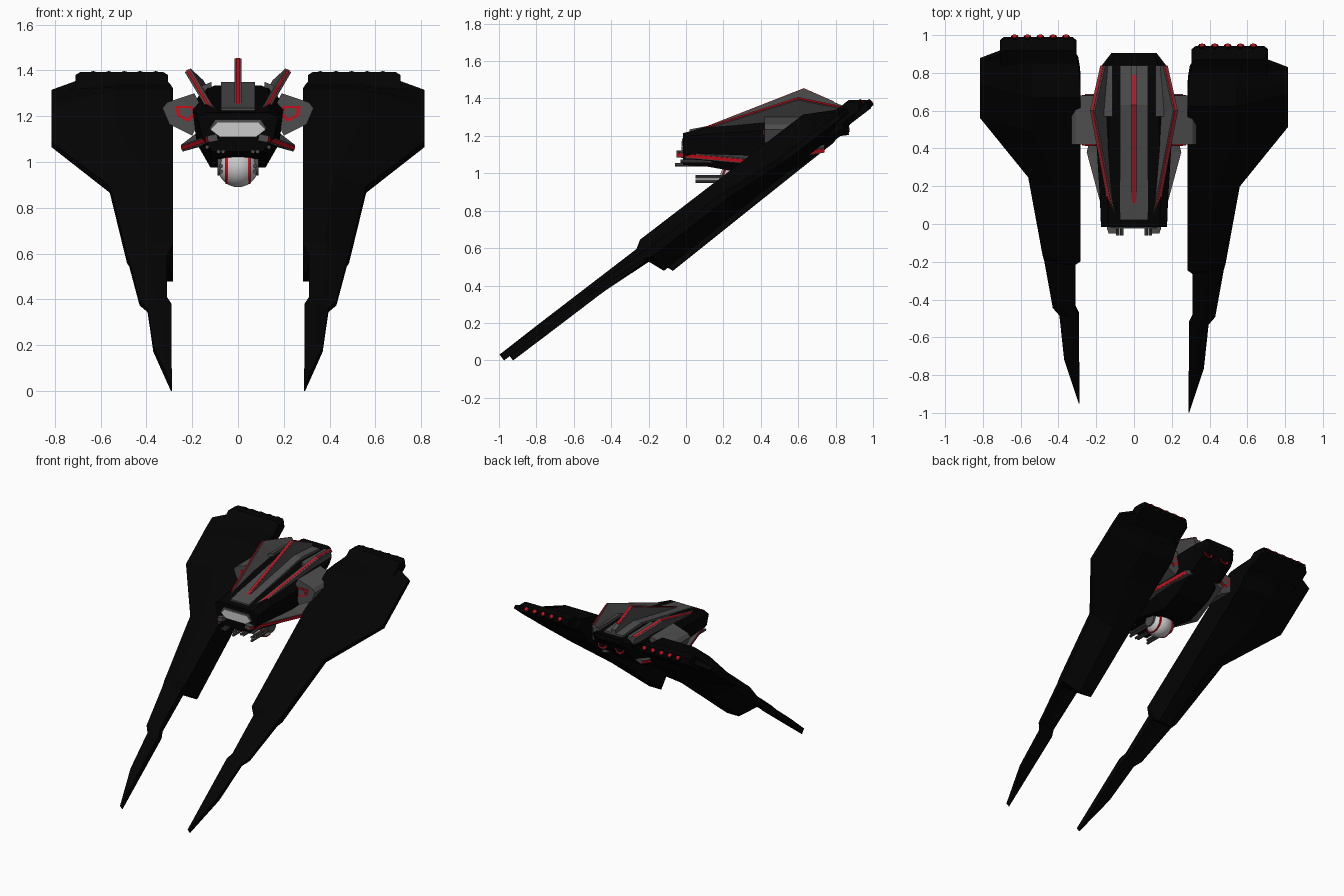
import bpy, bmesh, math
from mathutils import Vector

if "Cube" in bpy.data.objects:
    bpy.data.objects.remove(bpy.data.objects["Cube"])


def material(name, rgb):
    m = bpy.data.materials.new(name)
    m.diffuse_color = (*rgb, 1)
    m.use_nodes = True
    m.node_tree.nodes["Principled BSDF"].inputs["Base Color"].default_value = m.diffuse_color
    return m


BLACK = material("black", (0.001, 0.001, 0.001))
GREY = material("dark_grey", (0.075, 0.075, 0.075))
RED = material("red", (0.6, 0.004, 0.01))
WHITE = material("white", (0.75, 0.75, 0.75))


def loft(name, sections, mat):
    """Skin a list of equal-length point rings and cap both ends."""
    bm = bmesh.new()
    rings = [[bm.verts.new(p) for p in s] for s in sections]
    n = len(rings[0])
    for a, b in zip(rings, rings[1:]):
        for i in range(n):
            j = (i + 1) % n
            bm.faces.new((a[i], a[j], b[j], b[i]))
    bm.faces.new(rings[0])
    bm.faces.new(rings[-1][::-1])
    bmesh.ops.recalc_face_normals(bm, faces=bm.faces)
    me = bpy.data.meshes.new(name)
    bm.to_mesh(me)
    bm.free()
    me.materials.append(mat)
    ob = bpy.data.objects.new(name, me)
    bpy.context.collection.objects.link(ob)
    return ob


def prism(name, pts, y0, y1, mat):
    """Extrude an x-z outline along y."""
    return loft(name, [[(x, y, z) for x, z in pts] for y in (y0, y1)], mat)


def rod(name, p, q, r, mat, n=10):
    p, q = Vector(p), Vector(q)
    d = q - p
    bpy.ops.mesh.primitive_cylinder_add(vertices=n, radius=r, depth=d.length, location=(p + q) / 2)
    ob = bpy.context.object
    ob.name = name
    ob.rotation_euler = d.to_track_quat('Z', 'Y').to_euler()
    ob.data.materials.append(mat)
    return ob


def fin(name, rows, t, mat, strip=False):
    """Blade standing on the hull; rows are y, base x, base z, tip x, tip z."""
    secs = []
    for y, bx, bz, tx, tz in rows:
        b, p = Vector((bx, y, bz)), Vector((tx, y, tz))
        d = (p - b).normalized()
        side = Vector((d.z, 0, -d.x)) * t
        if strip:
            b, p = p - d * 0.004, p + d * 0.003
        secs.append([b - side, b + side, p + side, p - side])
    return loft(name, secs, mat)


# Wings: stations of u, inner x, outer x, top and bottom n, outer top and bottom n
STATIONS = [
    (0.0, .289, .293, .02, -.02, .02, -.02),
    (.285, .29, .37, .022, -.022, .01, -.022),
    (.57, .29, .395, .022, -.023, .0, -.023),
    (.62, .31, .43, .022, -.024, .0, -.024),
    (.925, .31, .475, .022, -.03, -.01, -.045),
    (.97, .283, .485, .05, -.16, -.01, -.06),
    (1.475, .283, .56, .05, -.15, -.022, -.06),
    (1.842, .283, .815, .05, -.143, -.06, -.09),
    (2.07, .283, .815, .05, -.14, -.06, -.09),
    (2.14, .286, .815, .01, -.112, -.06, -.09),
    (2.22, .295, .815, -.035, -.10, -.065, -.09),
    (2.27, .32, .71, -.04, -.10, -.055, -.09),
]
ANGLE = math.radians(37.5)
C, S = math.cos(ANGLE), math.sin(ANGLE)

for s, side, y0 in ((1, "right", -.985), (-1, "left", -.937)):
    def P(x, u, n):
        return Vector((s * x, y0 + C * u - S * n, .015 + S * u + C * n))

    secs = []
    for u, xi, xo, t, b, to, bo in STATIONS:
        xm = xi + .48 * (xo - xi)
        secs.append([P(xi, u, t), P(xm, u, t), P(xo, u, to),
                     P(xo, u, bo), P(xm, u, b), P(xi, u, b)])
    loft(side + "_wing", secs, BLACK)

    # Thruster bank on the upper end of the wing, with a chamfered end
    bank = [(2.2, -.04), (2.31, -.037), (2.362, -.078), (2.34, -.115), (2.2, -.115)]
    loft(side + "_thruster_bank", [[P(x, u - d, n) for u, n in bank]
                                   for x, d in ((.305, .02), (.325, 0), (.69, 0), (.71, .02))], BLACK)
    for i in range(5):
        x = .36 + i * .068
        rod(side + "_thruster", P(x, 2.25, -.09), P(x, 2.362, -.09), .02, BLACK, 8)
        rod(side + "_thruster_glow", P(x, 2.34, -.09), P(x, 2.366, -.09), .013, RED, 8)

# Main hull, an eight-sided tube along y whose belly rises to the rear
hull = []
for y, wt, zt, wm, zm, zl, wb, zb in (
        (-.015, .135, 1.215, .175, 1.195, 1.11, .11, 1.045),
        (.12, .14, 1.25, .18, 1.21, 1.09, .12, 1.035),
        (.45, .135, 1.30, .20, 1.23, 1.08, .12, .975),
        (.60, .13, 1.33, .20, 1.25, 1.12, .12, 1.03),
        (.84, .13, 1.32, .17, 1.29, 1.24, .11, 1.21),
        (.905, .10, 1.335, .12, 1.325, 1.315, .09, 1.30)):
    hull.append([(-wt, y, zt), (wt, y, zt), (wm, y, zm), (wm * .9, y, zl),
                 (wb, y, zb), (-wb, y, zb), (-wm * .9, y, zl), (-wm, y, zm)])
loft("hull", hull, BLACK)

# Windshield: bright lower pane and darker brow
prism("windshield_brow", [(-.125, 1.145), (-.10, 1.185), (.10, 1.185), (.125, 1.145)], -.022, .02, GREY)
prism("windshield", [(-.12, 1.14), (-.09, 1.172), (.09, 1.172), (.12, 1.14), (.08, 1.11), (-.08, 1.11)],
      -.025, .0, WHITE)

# Raised spine plate and its red-edged ridge
loft("spine_plate", [[(-.075, y, z), (.075, y, z), (.075, y, z - .05), (-.075, y, z - .05)]
                     for y, z in ((.02, 1.235), (.63, 1.35), (.84, 1.335))], GREY)
ridge = [(.05, 0, 1.19, 0, 1.225), (.63, 0, 1.32, 0, 1.452), (.84, 0, 1.30, 0, 1.36)]
fin("spine_ridge", ridge, .015, GREY)
fin("spine_stripe", ridge[:2] + [(.79, 0, 1.30, 0, 1.382)], .008, RED, True)

for s, side in ((1, "right"), (-1, "left")):
    # Shoulder blades and lower side blades with red edges
    upper = [(.05, s * .10, 1.195, s * .115, 1.225), (.60, s * .13, 1.26, s * .22, 1.40),
             (.84, s * .11, 1.26, s * .165, 1.35)]
    lower = [(-.05, s * .09, 1.108, s * .13, 1.10), (.38, s * .10, 1.10, s * .245, 1.06),
             (.74, s * .09, 1.15, s * .16, 1.125)]
    for label, rows, w in (("shoulder", upper, .006), ("side", lower, .009)):
        fin(f"{side}_{label}_blade", rows, .015, GREY)
        fin(f"{side}_{label}_stripe", rows, w, RED, True)
    loft(side + "_rear_plate", [[(s * .115, y, z), (s * .165, y, z - .02), (s * .165, y, z - .06), (s * .115, y, z - .06)]
                                for y, z in ((.57, 1.35), (.84, 1.345))], GREY)

    # Wing mount with a red framed panel
    mount = [(.15, 1.22), (.19, 1.30), (.31, 1.26), (.33, 1.235), (.30, 1.165), (.20, 1.115)]
    prism(side + "_wing_mount", [(s * x, z) for x, z in mount], .42, .68, GREY)
    panel = [(.20, 1.245), (.275, 1.245), (.265, 1.20), (.215, 1.175), (.18, 1.215)]
    prism(side + "_mount_frame", [(s * x, z) for x, z in panel], .416, .684, RED)
    inner = [(s * (.228 + (x - .228) * .65), 1.216 + (z - 1.216) * .65) for x, z in panel]
    prism(side + "_mount_panel", inner, .412, .688, GREY)

    # Nose guns
    for x, y, z in ((.065, -.06, 1.045), (.085, -.06, 1.045), (.135, -.03, 1.065)):
        rod(side + "_nose_gun", (s * x, y, z), (s * x, .2, z), .009, GREY, 8)

    # Turret side rings, hubs and guns
    rod(side + "_turret_band", (s * .043, .27, .98), (s * .055, .27, .98), .077, RED, 32)
    rod(side + "_turret_hub", (s * .06, .27, .985), (s * .09, .27, .985), .045, GREY, 16)
    for dz in (-.012, .012):
        rod(side + "_turret_gun", (s * .075, .05, .97 + dz), (s * .075, .27, .97 + dz), .009, GREY, 8)

    # Rear engines under the tail
    rod(side + "_engine", (s * .07, .72, 1.23), (s * .07, .865, 1.25), .045, BLACK, 12)
    rod(side + "_engine_glow", (s * .07, .80, 1.241), (s * .07, .868, 1.2505), .036, RED, 12)
    rod(side + "_engine_core", (s * .07, .80, 1.241), (s * .07, .872, 1.251), .027, BLACK, 12)

# Ball turret under the nose
bpy.ops.mesh.primitive_uv_sphere_add(segments=32, ring_count=16, radius=.088, location=(0, .27, .978))
ball = bpy.context.object
ball.name = "turret_ball"
ball.data.materials.append(WHITE)
bpy.ops.object.shade_smooth()
rod("turret_neck", (0, .27, 1.0), (0, .27, 1.06), .075, GREY, 20)
